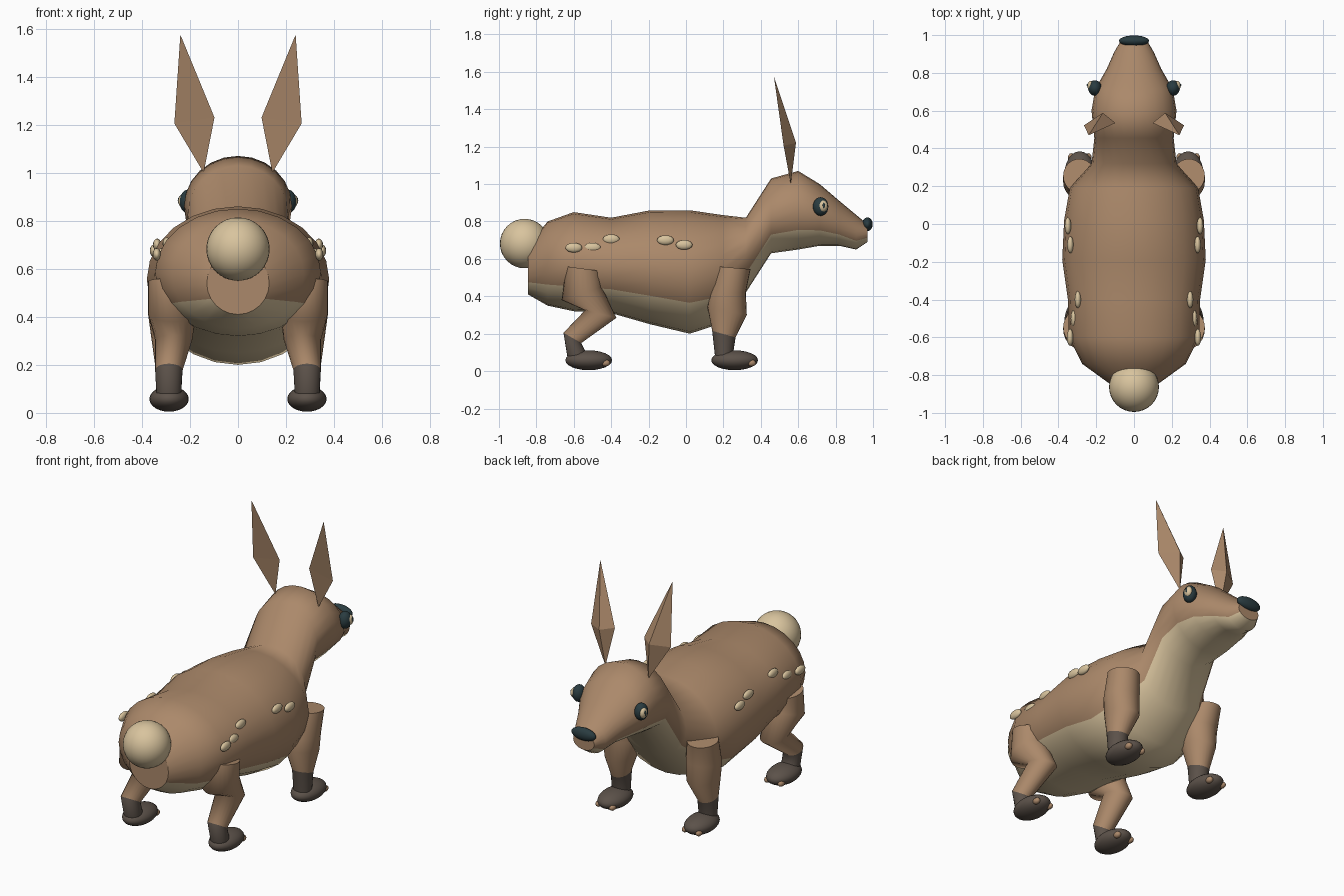
import bpy, bmesh, math

cube = bpy.data.objects.get("Cube")
if cube:
    bpy.data.objects.remove(cube)


def material(name, rgb):
    m = bpy.data.materials.new(name)
    m.use_nodes = True
    m.diffuse_color = (*rgb, 1)
    m.node_tree.nodes["Principled BSDF"].inputs["Base Color"].default_value = (*rgb, 1)
    return m


FUR = material("brown fur", (0.41, 0.25, 0.145))
CREAM = material("cream fur", (0.69, 0.55, 0.34))
SOCK = material("dark brown", (0.107, 0.084, 0.068))
INK = material("dark teal", (0.023, 0.045, 0.052))


def finish(name, bm, mats):
    bmesh.ops.recalc_face_normals(bm, faces=bm.faces[:])
    me = bpy.data.meshes.new(name)
    bm.to_mesh(me)
    bm.free()
    for m in mats:
        me.materials.append(m)
    ob = bpy.data.objects.new(name, me)
    bpy.context.collection.objects.link(ob)
    return ob


def loft(name, sections, mats, rule, n=24):
    """Elliptical rings: side-view edge points a and b, centre x, half width."""
    bm = bmesh.new()
    rings = []
    for ay, az, by, bz, x, r in sections:
        ring = []
        for i in range(n):
            t = 2 * math.pi * i / n
            k = (1 + math.sin(t)) / 2
            ring.append(bm.verts.new((x + r * math.cos(t), ay + (by - ay) * k, az + (bz - az) * k)))
        rings.append(ring)
    for j in range(len(rings) - 1):
        p, q = rings[j], rings[j + 1]
        for i in range(n):
            k = (i + 1) % n
            f = bm.faces.new((p[i], p[k], q[k], q[i]))
            f.smooth = True
            f.material_index = rule(j, math.sin(2 * math.pi * (i + 0.5) / n))
    caps = [bm.faces.new(rings[0]), bm.faces.new(rings[-1])]
    caps[1].material_index = rule(len(rings) - 2, 0)
    for cap in caps:
        for e in cap.edges:
            e.smooth = False
    return finish(name, bm, mats)


def ellipsoid(name, centre, radii, mat, seg=24):
    bm = bmesh.new()
    bmesh.ops.create_uvsphere(bm, u_segments=seg, v_segments=seg // 2, radius=1)
    for v in bm.verts:
        v.co = [c + r * a for c, r, a in zip(centre, radii, v.co)]
    for f in bm.faces:
        f.smooth = True
    return finish(name, bm, [mat])


# Body, neck and head: y, bottom z, top z, half width
trunk = [(-0.845, 0.41, 0.67, 0.13), (-0.74, 0.35, 0.80, 0.275), (-0.6, 0.32, 0.85, 0.345),
         (-0.4, 0.31, 0.82, 0.35), (-0.19, 0.25, 0.86, 0.38), (0.02, 0.2, 0.86, 0.37),
         (0.19, 0.255, 0.835, 0.34), (0.32, 0.42, 0.82, 0.225), (0.455, 0.63, 1.03, 0.21),
         (0.6, 0.65, 1.07, 0.225), (0.715, 0.67, 1.0, 0.205), (0.82, 0.67, 0.91, 0.145),
         (0.91, 0.65, 0.835, 0.105), (0.97, 0.69, 0.785, 0.07)]
loft("body_and_head", [(y, lo, y, hi, 0, r) for y, lo, hi, r in trunk],
     [FUR, CREAM], lambda j, s: int(s < -0.5))

ellipsoid("tail", (0, -0.863, 0.682), (0.132,) * 3, CREAM, 32)
ellipsoid("nose", (0, 0.97, 0.785), (0.08, 0.028, 0.037), INK)

# Leg rings: back y, z, front y, z, centre x, half width
front_rings = [(0.165, 0.56, 0.345, 0.545, 0.29, 0.085), (0.125, 0.41, 0.32, 0.42, 0.275, 0.1),
               (0.115, 0.34, 0.325, 0.3, 0.272, 0.09), (0.14, 0.215, 0.265, 0.18, 0.288, 0.057),
               (0.155, 0.08, 0.25, 0.08, 0.288, 0.052)]
hind_rings = [(-0.64, 0.56, -0.455, 0.535, 0.29, 0.085), (-0.665, 0.38, -0.45, 0.45, 0.275, 0.1),
              (-0.54, 0.325, -0.372, 0.285, 0.268, 0.078), (-0.655, 0.205, -0.56, 0.15, 0.288, 0.057),
              (-0.635, 0.08, -0.53, 0.09, 0.288, 0.052)]
spots = [(0.338, -0.6, 0.66), (0.318, -0.5, 0.66), (0.297, -0.4, 0.705),
         (0.337, -0.11, 0.70), (0.35, -0.01, 0.675)]

for side, s in (("left", 1), ("right", -1)):
    # Legs with dark socks, feet and toes
    for kind, rings, foot_y in (("front", front_rings, 0.26), ("hind", hind_rings, -0.52)):
        loft(f"{kind}_leg_{side}", [(*r[:4], s * r[4], r[5]) for r in rings],
             [FUR, SOCK], lambda j, t: int(j == 3))
        ellipsoid(f"{kind}_foot_{side}", (s * 0.287, foot_y, 0.058), (0.082, 0.125, 0.053), SOCK)
        for n, dx in enumerate((-0.045, 0.045)):
            ellipsoid(f"{kind}_toe_{side}_{n + 1}", (s * 0.287 + dx, foot_y + 0.09, 0.043),
                      (0.018, 0.025, 0.018), FUR, 12)

    # Flank spots
    for n, (x, y, z) in enumerate(spots):
        ellipsoid(f"spot_{side}_{n + 1}", (s * x, y, z), (0.017, 0.045, 0.026), CREAM, 16)

    # Eye, iris and pupil
    ellipsoid(f"eye_{side}", (s * 0.207, 0.72, 0.88), (0.036, 0.041, 0.05), INK)
    ellipsoid(f"iris_{side}", (s * 0.228, 0.732, 0.882), (0.02, 0.026, 0.031), CREAM, 16)
    ellipsoid(f"pupil_{side}", (s * 0.24, 0.736, 0.884), (0.011, 0.008, 0.018), INK, 12)

    # Faceted ear: base, tip and a three-sided waist
    bm = bmesh.new()
    base, tip, inner, ridge, outer = [bm.verts.new((s * x, y, z)) for x, y, z in (
        (0.143, 0.56, 1.0), (0.24, 0.47, 1.575), (0.098, 0.535, 1.23),
        (0.165, 0.588, 1.22), (0.265, 0.522, 1.205))]
    for a, b in ((inner, ridge), (ridge, outer), (outer, inner)):
        bm.faces.new((base, a, b))
        bm.faces.new((tip, b, a))
    finish(f"ear_{side}", bm, [FUR])
